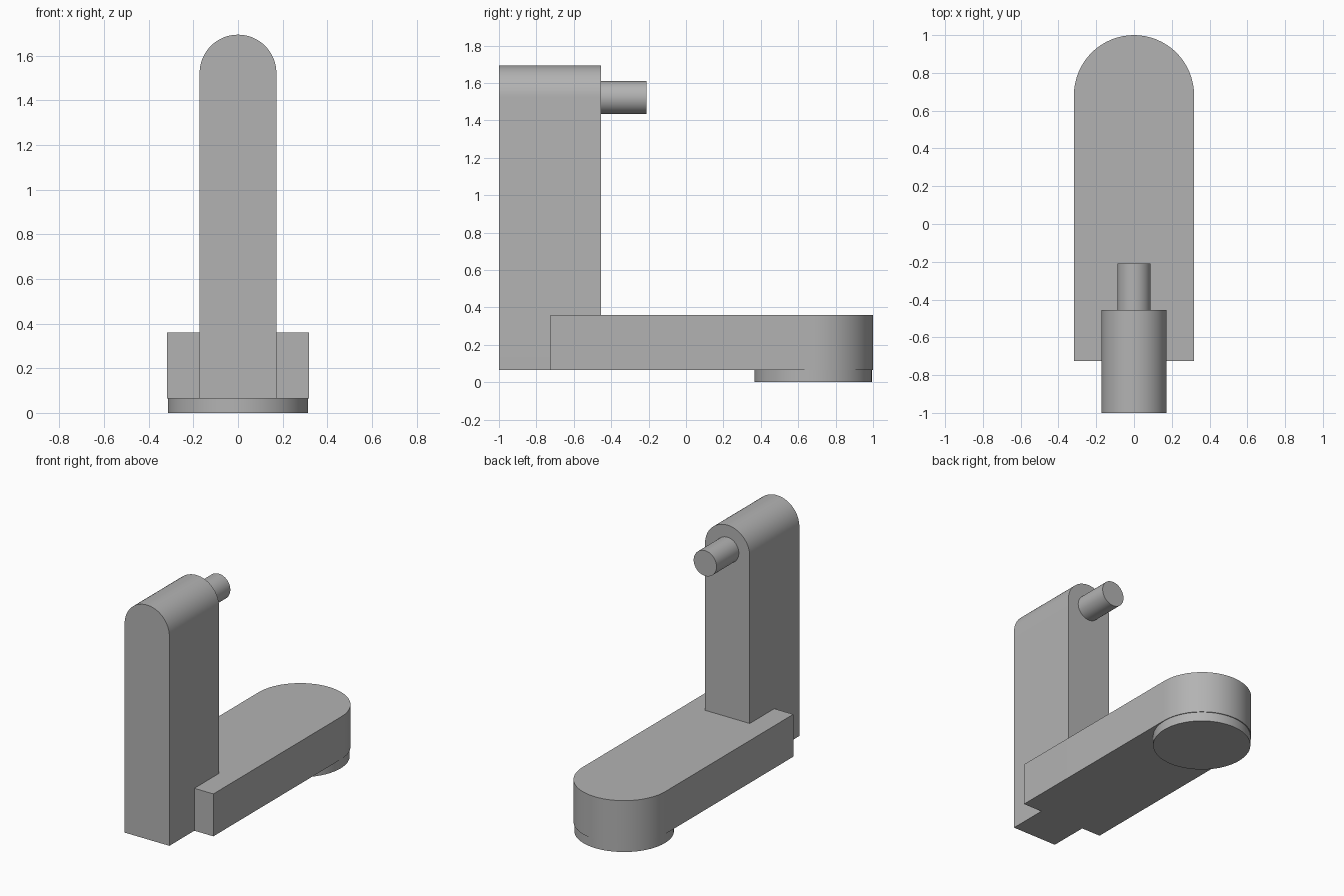
import bpy
import math
from mathutils import Vector

cube = bpy.data.objects.get("Cube")
if cube:
    bpy.data.objects.remove(cube, do_unlink=True)

grey = bpy.data.materials.new("plain grey")
grey.use_nodes = True
colour = (0.45, 0.45, 0.45, 1)
grey.diffuse_color = colour
grey.node_tree.nodes["Principled BSDF"].inputs["Base Color"].default_value = colour


def finish(obj):
    obj.data.materials.append(grey)
    bpy.ops.object.select_all(action="DESELECT")
    obj.select_set(True)
    bpy.context.view_layer.objects.active = obj
    bpy.ops.object.shade_smooth_by_angle(angle=math.radians(30))


def round_ended_bar(name, radius, start, centre, low, high, place, steps=32):
    """Extrude a bar profile with a half-round end; place maps (u, v, depth) to xyz."""
    profile = [(-radius, start), (radius, start)]
    for i in range(steps + 1):
        a = math.pi * i / steps
        profile.append((radius * math.cos(a), centre + radius * math.sin(a)))
    n = len(profile)
    verts = [Vector(place(u, v, d)) for d in (low, high) for u, v in profile]
    faces = [tuple(reversed(range(n))), tuple(range(n, 2 * n))]
    faces += [(i, (i + 1) % n, n + (i + 1) % n, n + i) for i in range(n)]
    mesh = bpy.data.meshes.new(name)
    mesh.from_pydata(verts, [], faces)
    obj = bpy.data.objects.new(name, mesh)
    bpy.context.collection.objects.link(obj)
    finish(obj)


def cylinder(name, radius, depth, location, rotation=(0, 0, 0)):
    bpy.ops.mesh.primitive_cylinder_add(vertices=64, radius=radius, depth=depth,
                                        location=location, rotation=rotation)
    obj = bpy.context.object
    obj.name = name
    finish(obj)


# Horizontal arm, rounded at the back
round_ended_bar("base_arm", 0.318, -0.725, 0.682, 0.065, 0.36,
                lambda u, v, d: (u, v, d))

# Upright post, rounded at the top
round_ended_bar("upright_post", 0.172, 0.065, 1.522, 0.455, 1.0,
                lambda u, v, d: (u, -d, v))

# Foot disc under the rounded end of the arm
cylinder("foot_disc", 0.314, 0.075, (0, 0.68, 0.0375))

# Pin near the top of the post
cylinder("pin", 0.088, 0.295, (0, -0.3575, 1.522), (math.pi / 2, 0, 0))
